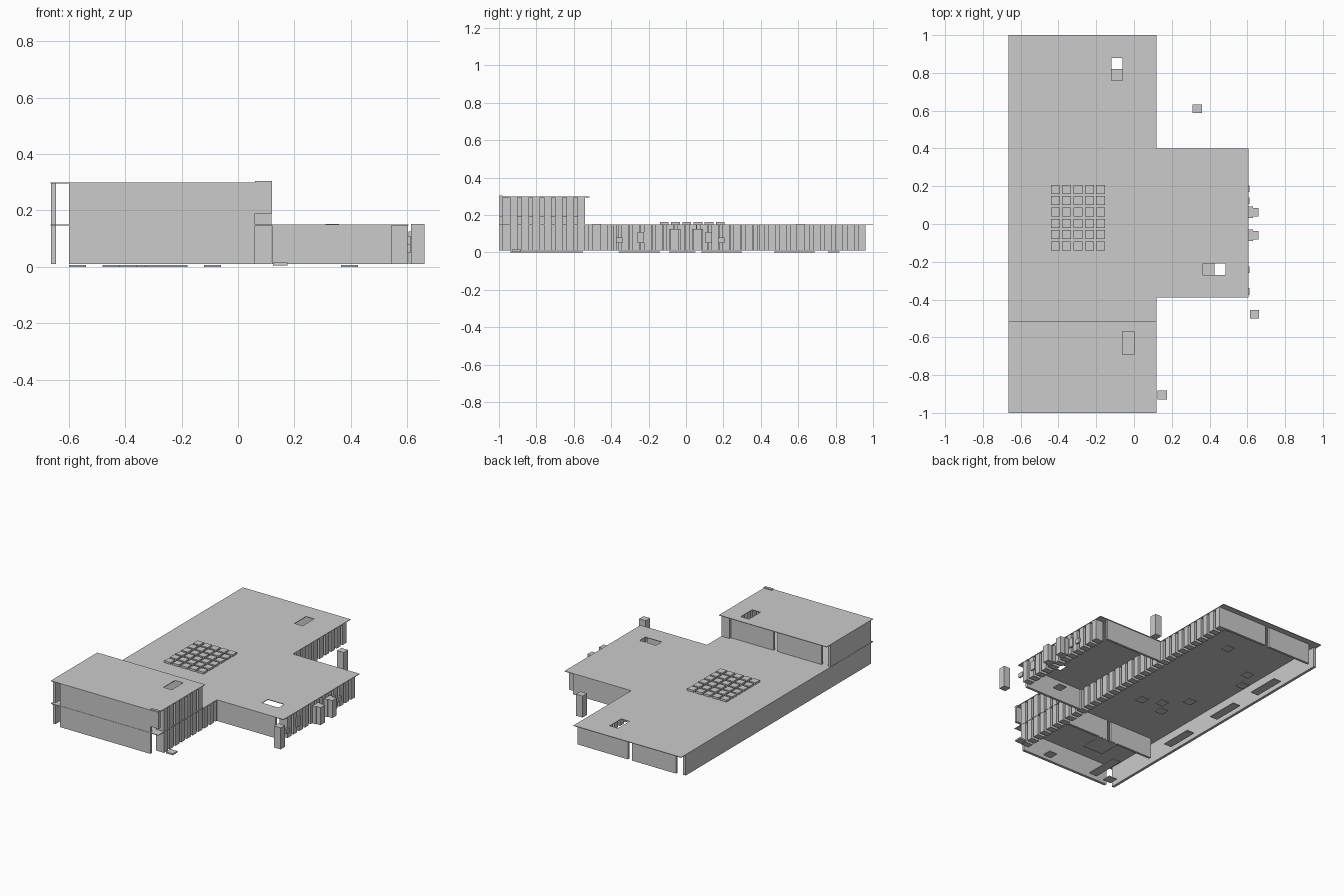
import bpy, bmesh

if "Cube" in bpy.data.objects:
    bpy.data.objects.remove(bpy.data.objects["Cube"])

grey = bpy.data.materials.new("light_grey")
grey.diffuse_color = (0.6, 0.6, 0.6, 1)
grey.use_nodes = True
grey.node_tree.nodes["Principled BSDF"].inputs["Base Color"].default_value = grey.diffuse_color


def finish(name, bm):
    bmesh.ops.recalc_face_normals(bm, faces=bm.faces)
    me = bpy.data.meshes.new(name)
    bm.to_mesh(me)
    bm.free()
    me.materials.append(grey)
    ob = bpy.data.objects.new(name, me)
    bpy.context.collection.objects.link(ob)
    return ob


def boxes(name, items):
    """One object of boxes, each given as x0, x1, y0, y1, z0, z1."""
    bm = bmesh.new()
    for x0, x1, y0, y1, z0, z1 in items:
        vs = bmesh.ops.create_cube(bm, size=1)["verts"]
        for v in vs:
            v.co = (x1 if v.co.x > 0 else x0,
                    y1 if v.co.y > 0 else y0,
                    z1 if v.co.z > 0 else z0)
    return finish(name, bm)


def slab(name, areas, holes, z0, z1):
    """Flat plate covering the areas, minus the holes (x0, x1, y0, y1)."""
    bm = bmesh.new()
    rects = areas + holes
    xs = sorted({v for r in rects for v in r[:2]})
    ys = sorted({v for r in rects for v in r[2:]})

    def within(x, y, rs):
        return any(r[0] < x < r[1] and r[2] < y < r[3] for r in rs)
    for a, b in zip(xs, xs[1:]):
        for c, d in zip(ys, ys[1:]):
            x, y = (a + b) / 2, (c + d) / 2
            if within(x, y, areas) and not within(x, y, holes):
                bm.faces.new([bm.verts.new((p, q, z0)) for p, q in
                              ((a, c), (b, c), (b, d), (a, d))])
    bmesh.ops.remove_doubles(bm, verts=bm.verts, dist=1e-5)
    ext = bmesh.ops.extrude_face_region(bm, geom=bm.faces[:])["geom"]
    for v in ext:
        if isinstance(v, bmesh.types.BMVert):
            v.co.z = z1
    bmesh.ops.dissolve_limit(bm, angle_limit=0.01, verts=bm.verts, edges=bm.edges)
    return finish(name, bm)


G, R1, R2 = 0.01, 0.15, 0.295     # wall base, lower roof, upper roof
T = 0.004                         # roof thickness

# Roofs with stair openings
slab("main_roof", [(-0.665, 0.12, -1, 1), (0.12, 0.605, -0.39, 0.4)],
     [(-0.12, -0.06, 0.76, 0.88), (0.365, 0.485, -0.27, -0.21)], R1 - T, R1)
slab("upper_roof", [(-0.665, 0.12, -1, -0.515)],
     [(-0.06, 0.0, -0.69, -0.57)], R2, R2 + T)

# Solid outer walls
boxes("side_wall", [(-0.663, -0.645, -0.98, 0.95, G, R1 - T),
                    (-0.663, -0.645, -0.98, -0.56, R1, R2)])
boxes("front_wall", [(-0.6, 0.06, -0.998, -0.98, G, R2)])
boxes("front_corner_panel", [(0.06, 0.12, -0.998, -0.98, 0.19, 0.305)])

# Rear walls in two segments, on both storeys
rear = []
for y, z0, z1 in ((0.945, G, R1 - T), (-0.57, G, R1 - T), (-0.57, R1, R2)):
    for x0, x1 in ((-0.6, -0.28), (-0.25, 0.06)):
        rear.append((x0, x1, y, y + 0.016, z0, z1))
boxes("rear_walls", rear)

# Wing walls
boxes("wing_walls", [(0.12, 0.545, -0.388, -0.372, G, R1 - T),
                     (0.12, 0.545, 0.38, 0.396, G, R1 - T)])


# Rows of vertical fins along the right-hand facades
def fins(name, x, y, count, z0, z1):
    boxes(name, [(x, x + 0.058, y + 0.06 * i, y + 0.06 * i + 0.04, z0, z1)
                 for i in range(count)])


fins("lower_fins", 0.06, -0.94, 32, G, R1 - T)
fins("upper_fins", 0.06, -0.94, 7, R1, R2)
fins("wing_fins", 0.545, -0.345, 12, G, R1 - T)

# Sill panels between the upper fins
boxes("sill_panels", [(0.07, 0.08, -0.9 + 0.06 * i, -0.88 + 0.06 * i, R1, 0.195)
                      for i in range(6)])

# Small panels between the wing fins
boxes("wing_panels", [(0.6, 0.612, y, y + 0.035, 0.05, z) for y, z in
                      ((-0.375, 0.08), (-0.26, 0.11), (0.105, 0.11), (0.17, 0.08))])

# Entrance posts in front of the wing
posts = []
for y in (-0.06, 0.062):
    posts += [(0.605, 0.63, y - 0.03, y + 0.03, G, 0.125),
              (0.63, 0.66, y - 0.023, y + 0.023, G, 0.125)]
boxes("entrance_posts", posts)

# Free-standing pillars and the doorstep
boxes("pillars", [(x - 0.024, x + 0.024, y - 0.023, y + 0.023, G, 0.152)
                  for x, y in ((0.335, 0.61), (0.637, -0.478))])
boxes("doorstep", [(0.125, 0.175, -0.93, -0.882, 0.005, 0.015)])

# Skylight tiles on the main roof
boxes("skylight_tiles", [(-0.44 + 0.06 * i, -0.393 + 0.06 * i,
                          -0.14 + 0.06 * j, -0.093 + 0.06 * j, R1, 0.163)
                         for i in range(5) for j in range(6)])

# Thin floor plates: long ones by the side wall, wide one, small squares
plates = [(-0.6, -0.545, y, y + 0.22, 0, 0.006) for y in (0.47, 0.08, -0.36)]
plates += [(-0.33, -0.18, -0.7, -0.55, 0, 0.006), (-0.48, -0.42, -0.93, -0.7, 0, 0.006)]
for x, y in ((-0.09, 0.79), (0.395, -0.24), (-0.09, -0.03), (-0.33, 0.14),
             (-0.21, 0.02), (-0.27, -0.06), (-0.45, 0.5), (-0.39, 0.62),
             (-0.09, -0.91), (-0.57, -0.91)):
    plates.append((x - 0.03, x + 0.03, y - 0.03, y + 0.03, 0, 0.006))
boxes("floor_plates", plates)
